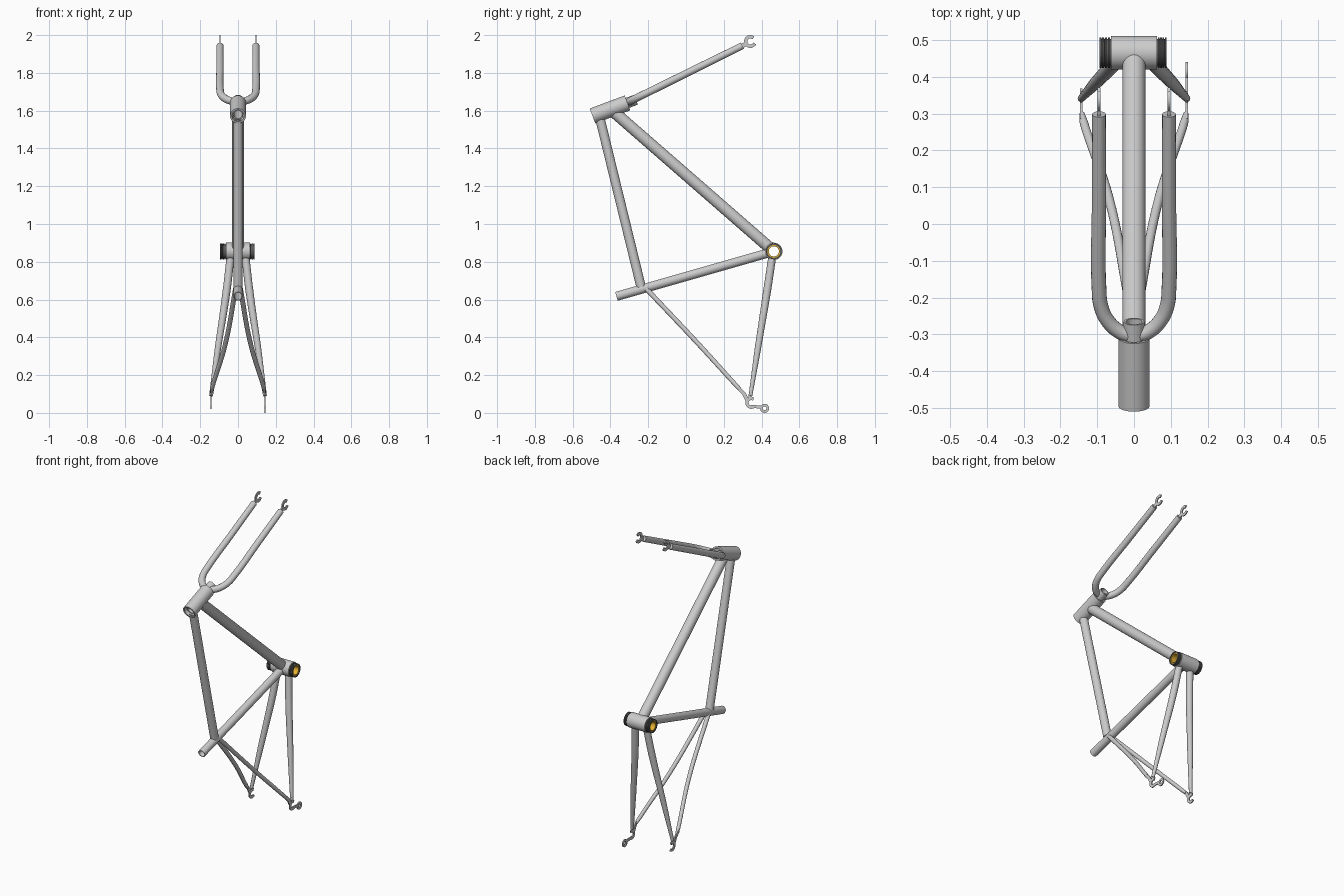
import bpy, bmesh, math
from mathutils import Vector, Matrix

if "Cube" in bpy.data.objects:
    bpy.data.objects.remove(bpy.data.objects["Cube"])


def finish(name, bm, mat=None):
    bmesh.ops.recalc_face_normals(bm, faces=bm.faces)
    me = bpy.data.meshes.new(name)
    bm.to_mesh(me)
    bm.free()
    ob = bpy.data.objects.new(name, me)
    bpy.context.collection.objects.link(ob)
    if mat:
        me.materials.append(mat)
    smooth(ob)
    return ob


def smooth(ob):
    bpy.ops.object.select_all(action='DESELECT')
    ob.select_set(True)
    bpy.context.view_layer.objects.active = ob
    bpy.ops.object.shade_smooth_by_angle(angle=math.radians(35))


def lathe(name, a, axis, profile, mat=None, n=40):
    """Spin a closed (radius, distance) profile around an axis starting at a."""
    a = Vector(a)
    rot = Vector((0, 0, 1)).rotation_difference(Vector(axis)).to_matrix()
    bm = bmesh.new()
    rings = []
    for i in range(n):
        t = 2 * math.pi * i / n
        rings.append([bm.verts.new(a + rot @ Vector((r * math.cos(t), r * math.sin(t), d)))
                      for r, d in profile])
    m = len(profile)
    for i in range(n):
        p, q = rings[i], rings[(i + 1) % n]
        for j in range(m):
            k = (j + 1) % m
            bm.faces.new((p[j], p[k], q[k], q[j]))
    return finish(name, bm, mat)


def tube(name, a, b, ro, ri, mat=None):
    d = Vector(b) - Vector(a)
    L = d.length
    return lathe(name, a, d, [(ro, 0), (ro, L), (ri, L), (ri, 0)], mat)


def bent_tube(name, pts, radii):
    """Round tube along a smooth path with a radius per point."""
    cu = bpy.data.curves.new(name, 'CURVE')
    cu.dimensions = '3D'
    cu.bevel_depth = 1.0
    cu.bevel_resolution = 6
    cu.resolution_u = 10
    cu.use_fill_caps = True
    sp = cu.splines.new('BEZIER')
    sp.bezier_points.add(len(pts) - 1)
    for bp, p, r in zip(sp.bezier_points, pts, radii):
        bp.co, bp.radius = p, r
        bp.handle_left_type = bp.handle_right_type = 'AUTO'
    ob = bpy.data.objects.new(name, cu)
    bpy.context.collection.objects.link(ob)
    bpy.ops.object.select_all(action='DESELECT')
    ob.select_set(True)
    bpy.context.view_layer.objects.active = ob
    bpy.ops.object.convert(target='MESH')
    smooth(bpy.context.view_layer.objects.active)


def plate(name, x, pts, width, closed=False, t=0.007):
    """Flat bar of given width following a (y, z) path, thin along x."""
    bm = bmesh.new()
    n = len(pts)
    rows = []
    for i, p in enumerate(pts):
        p = Vector(p)
        nxt = Vector(pts[(i + 1) % n]) if closed or i < n - 1 else p
        prv = Vector(pts[i - 1]) if closed or i > 0 else p
        d = (nxt - prv).normalized()
        o = Vector((-d.y, d.x)) * width / 2
        rows.append([bm.verts.new((x + sx * t / 2, q.x, q.y))
                     for sx, q in ((-1, p + o), (1, p + o), (1, p - o), (-1, p - o))])
    for i in range(n if closed else n - 1):
        a, b = rows[i], rows[(i + 1) % n]
        for j in range(4):
            k = (j + 1) % 4
            bm.faces.new((a[j], a[k], b[k], b[j]))
    if not closed:
        bm.faces.new(rows[0])
        bm.faces.new(rows[-1])
    return finish(name, bm)


def arc(cy, cz, r, a0, a1, n=18):
    return [(cy + r * math.cos(math.radians(a0 + (a1 - a0) * i / n)),
             cz + r * math.sin(math.radians(a0 + (a1 - a0) * i / n))) for i in range(n + 1)]


def colour(name, c):
    m = bpy.data.materials.new(name)
    m.diffuse_color = c
    m.use_nodes = True
    m.node_tree.nodes["Principled BSDF"].inputs["Base Color"].default_value = m.diffuse_color
    return m


dark = colour("dark_metal", (0.1, 0.1, 0.1, 1))
gold = colour("gold", (0.8, 0.45, 0.03, 1))

# Main frame tubes
BB = Vector((0, 0.465, 0.855))
head_a, head_b = Vector((0, -0.495, 1.572)), Vector((0, -0.31, 1.641))
head_dir = (head_b - head_a).normalized()
tube("head_tube", head_a, head_b, 0.042, 0.033)


def to_shell(p):
    p = Vector(p)
    return BB + (p - BB).normalized() * 0.034


down = (0, -0.376, 1.588)
tube("down_tube", down, to_shell(down), 0.031, 0.026)
tube("top_tube", (0, -0.455, 1.556), (0, -0.238, 0.668), 0.025, 0.021)
seat = (0, -0.368, 0.617)
tube("seat_tube", seat, to_shell(seat), 0.024, 0.020)

# Crank shell with threaded cups and bearing rings
tube("crank_shell", BB - Vector((0.063, 0, 0)), BB + Vector((0.063, 0, 0)), 0.046, 0.030)
for side, s, end in (("right", 1, 0.088), ("left", -1, 0.094)):
    w = end - 0.063
    prof = [(0.037, -0.01)]
    for i in range(4):
        d = w * i / 4
        prof += [(0.037, d), (0.037, d + w * 0.07), (0.042, d + w * 0.08), (0.042, d + w * 0.25)]
    prof += [(0.034, w), (0.034, -0.01)]
    lathe(side + "_crank_cup", BB + Vector((s * 0.063, 0, 0)), (s, 0, 0), prof, dark)
    tube(side + "_bearing_ring", BB + Vector((s * 0.05, 0, 0)),
         BB + Vector((s * (end - 0.003), 0, 0)), 0.0345, 0.027, gold)

# Fork steerer
tube("fork_steerer", head_a + head_dir * 0.02, (0, -0.265, 1.658), 0.028, 0.022)


def fork_z(y):
    return 1.653 + (y + 0.29) * 0.494


for side, s in (("right", 1), ("left", -1)):
    # Fork blade
    path = [(0.012, -0.303), (0.04, -0.292), (0.072, -0.262), (0.09, -0.222),
            (0.095, -0.175), (0.095, 0.06), (0.095, 0.298)]
    bent_tube(side + "_fork_blade", [(s * x, y, fork_z(y)) for x, y in path],
              [0.02] * 5 + [0.0195, 0.0185])
    # Fork end: tab and open claw
    plate(side + "_fork_tab", s * 0.095, [(0.27, fork_z(0.27)), (0.322, fork_z(0.322))], 0.024)
    plate(side + "_fork_claw", s * 0.095, arc(0.341, 1.966, 0.025, 50, 335), 0.018)

    # Chainstay and seatstay
    bent_tube(side + "_chainstay",
              [(s * 0.04, 0.456, 0.822), (s * 0.06, 0.43, 0.65),
               (s * 0.105, 0.382, 0.35), (s * 0.143, 0.341, 0.09)],
              [0.021, 0.021, 0.017, 0.010])
    bent_tube(side + "_seatstay",
              [(s * 0.012, -0.215, 0.662), (s * 0.068, 0.07, 0.36),
               (s * 0.136, 0.275, 0.135), (s * 0.141, 0.30, 0.108)],
              [0.013, 0.0125, 0.0115, 0.007])
    # Rear dropout: arm and open hook
    x = s * 0.143
    plate(side + "_dropout_arm", x, [(0.28, 0.128), (0.308, 0.10), (0.324, 0.068)], 0.02)
    plate(side + "_dropout_neck", x, [(0.343, 0.11), (0.338, 0.07)], 0.018)
    plate(side + "_dropout_hook", x, arc(0.346, 0.053, 0.023, 60, 315), 0.017)

# Gear hanger on the right dropout
plate("gear_hanger_arm", 0.143, [(0.34, 0.034), (0.365, 0.033), (0.398, 0.031)], 0.016)
plate("gear_hanger_eye", 0.143, arc(0.416, 0.024, 0.017, 0, 345, 23), 0.014, closed=True)
